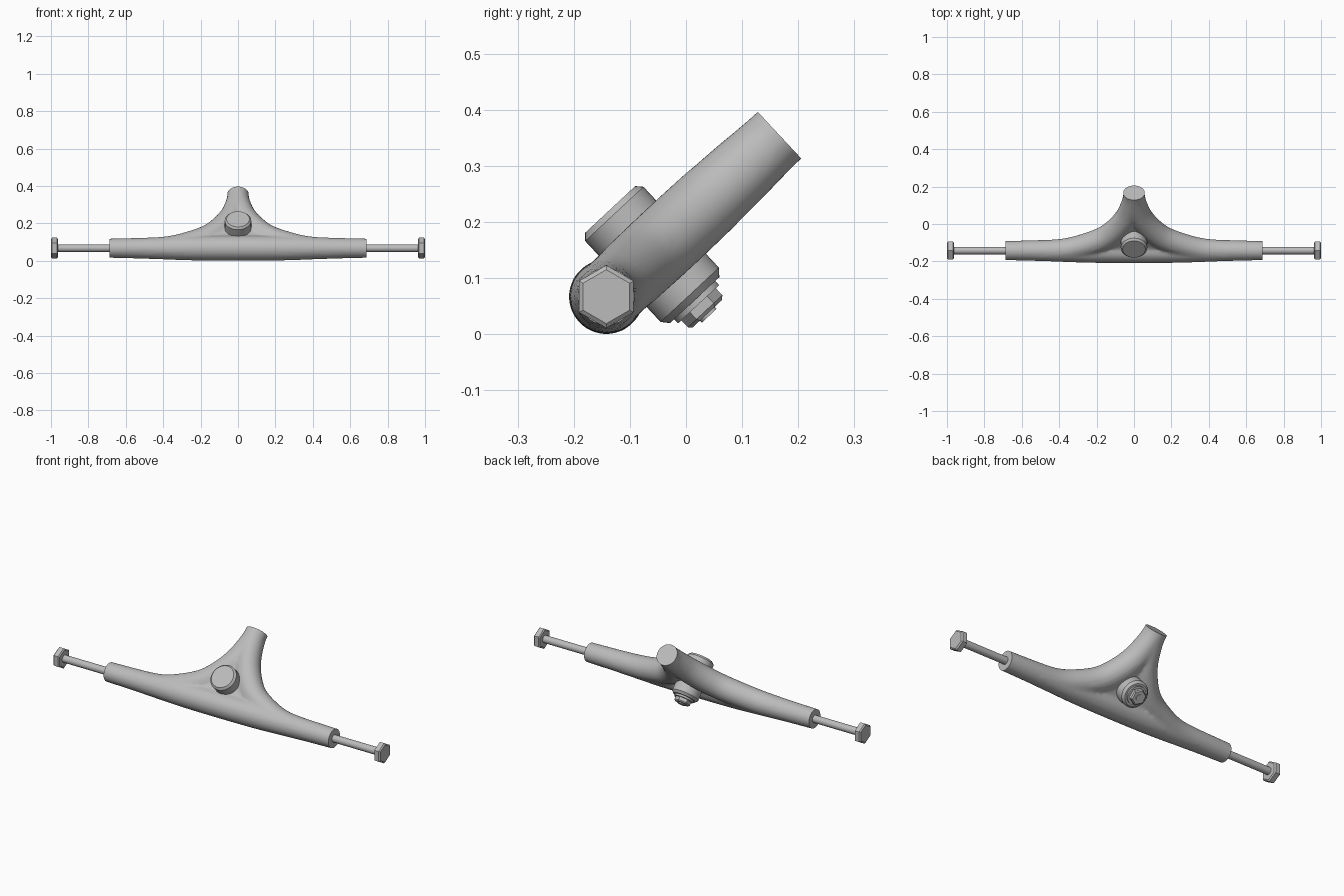
import bpy, bmesh, math
from mathutils import Vector, Matrix

cube = bpy.data.objects.get("Cube")
if cube:
    bpy.data.objects.remove(cube)

metal = bpy.data.materials.new("grey_metal")
metal.use_nodes = True
GREY = (0.5, 0.5, 0.5, 1)
metal.diffuse_color = GREY
metal.node_tree.nodes["Principled BSDF"].inputs["Base Color"].default_value = GREY

# Local frame: x along the axle, y up the stem, z along the kingpin
FRAME = Matrix.Translation((0, -0.142, 0.067)) @ Matrix.Rotation(math.radians(43), 4, 'X')
AXLE = Matrix.Translation((0, -0.142, 0.067))


def make(name, bm, matrix):
    bmesh.ops.recalc_face_normals(bm, faces=bm.faces)
    mesh = bpy.data.meshes.new(name)
    bm.to_mesh(mesh)
    bm.free()
    mesh.transform(matrix)
    mesh.materials.append(metal)
    obj = bpy.data.objects.new(name, mesh)
    bpy.context.collection.objects.link(obj)
    return obj


def smooth(obj, degrees=35):
    bpy.ops.object.select_all(action='DESELECT')
    obj.select_set(True)
    bpy.context.view_layer.objects.active = obj
    bpy.ops.object.shade_smooth_by_angle(angle=math.radians(degrees))


def cap_rings(bm, rings):
    for a, b in zip(rings, rings[1:]):
        n = len(a)
        for i in range(n):
            bm.faces.new((a[i], a[(i + 1) % n], b[(i + 1) % n], b[i]))
    bm.faces.new(rings[0])
    bm.faces.new(rings[-1])


def lathe(name, profile, sides, matrix, turn=0.0):
    """Turned or prismatic part from (radius, height) pairs."""
    bm = bmesh.new()
    angles = [turn + math.tau * i / sides for i in range(sides)]
    cap_rings(bm, [[bm.verts.new((r * math.cos(a), r * math.sin(a), h)) for a in angles]
                   for r, h in profile])
    return make(name, bm, matrix)


def tube(bm, points, steps=8, sides=32):
    """Sweep a circle along (x, y, radius) points with a smooth curve through them."""
    pts = [Vector(p) for p in points]
    pts = [pts[0] * 2 - pts[1]] + pts + [pts[-1] * 2 - pts[-2]]
    path = []
    for a, b, c, d in zip(pts, pts[1:], pts[2:], pts[3:]):
        for k in range(steps):
            t = k / steps
            path.append((b * 2 + (c - a) * t + (a * 2 - b * 5 + c * 4 - d) * t**2
                         + (b * 3 - a - c * 3 + d) * t**3) / 2)
    path.append(pts[-2])
    rings = []
    for i, p in enumerate(path):
        run = path[min(i + 1, len(path) - 1)] - path[max(i - 1, 0)]
        side = Vector((-run.y, run.x, 0)).normalized()
        centre = Vector((p.x, p.y, 0))
        rings.append([bm.verts.new(centre + p.z * (side * math.cos(a) + Vector((0, 0, math.sin(a)))))
                      for a in (math.tau * j / sides for j in range(sides))])
    cap_rings(bm, rings)


# Hanger: axle housing, two curved arms flowing into the stem, thinner web between
bm = bmesh.new()
tube(bm, [(-0.74, 0, 0.05), (-0.5, 0, 0.056), (-0.25, 0, 0.065), (0, 0, 0.067),
          (0.25, 0, 0.065), (0.5, 0, 0.056), (0.74, 0, 0.05)])
for s in (-1, 1):
    tube(bm, [(s * x, y, r) for x, y, r in (
        (0.5, 0, 0.055), (0.375, 0.006, 0.06), (0.275, 0.033, 0.063), (0.165, 0.085, 0.065),
        (0.095, 0.15, 0.066), (0.04, 0.235, 0.065), (0.012, 0.32, 0.062),
        (0, 0.4, 0.058), (0, 0.47, 0.057))])
outline = [(0.28, 0), (0.1, 0.15), (0.02, 0.3), (-0.02, 0.3), (-0.1, 0.15), (-0.28, 0)]
cap_rings(bm, [[bm.verts.new((x, y, z)) for x, y in outline] for z in (-0.045, 0.045)])
rough = make("hanger_rough", bm, Matrix())
remesh = rough.modifiers.new("merge", 'REMESH')
remesh.mode = 'VOXEL'
remesh.voxel_size = 0.008
relax = rough.modifiers.new("fillet", 'SMOOTH')
relax.factor = 0.5
relax.iterations = 10
evaluated = rough.evaluated_get(bpy.context.evaluated_depsgraph_get())
bm = bmesh.new()
bm.from_mesh(evaluated.to_mesh())
bpy.data.objects.remove(rough)

# Flat ends on the arms and the stem
for point, normal in (((0.688, 0, 0), (1, 0, 0)), ((-0.688, 0, 0), (-1, 0, 0)),
                      ((0, 0.422, 0), (0, 1, 0))):
    cut = bmesh.ops.bisect_plane(bm, geom=bm.verts[:] + bm.edges[:] + bm.faces[:],
                                 plane_co=point, plane_no=normal, clear_outer=True)
    rim = [e for e in cut['geom_cut'] if isinstance(e, bmesh.types.BMEdge)]
    bmesh.ops.edgeloop_fill(bm, edges=rim)
smooth(make("hanger", bm, FRAME), 45)

# Kingpin stack: bushings, washer, nut and bolt tip
KINGPIN = FRAME @ Matrix.Translation((0, 0.111, 0))
smooth(lathe("top_bushing", [(0.071, 0), (0.071, 0.098), (0.061, 0.109)], 40, KINGPIN))
smooth(lathe("bottom_bushing", [(0.071, 0), (0.071, -0.099), (0.06, -0.112)], 40, KINGPIN))
smooth(lathe("kingpin_washer", [(0.05, -0.11), (0.05, -0.122)], 32, KINGPIN))
lathe("kingpin_nut", [(0.042, -0.12), (0.042, -0.139), (0.036, -0.145)], 6, KINGPIN, math.pi / 6)
smooth(lathe("kingpin_tip", [(0.018, -0.14), (0.018, -0.15)], 24, KINGPIN))

# Axle rods and end nuts on both sides
for s, side in ((1, "left"), (-1, "right")):
    out = AXLE @ Matrix.Rotation(s * math.pi / 2, 4, 'Y')
    smooth(lathe(side + "_axle", [(0.02, 0.66), (0.02, 0.98)], 24, out))
    lathe(side + "_axle_nut", [(0.048, 0.963), (0.056, 0.968), (0.056, 0.994), (0.048, 1.0)], 6, out)
